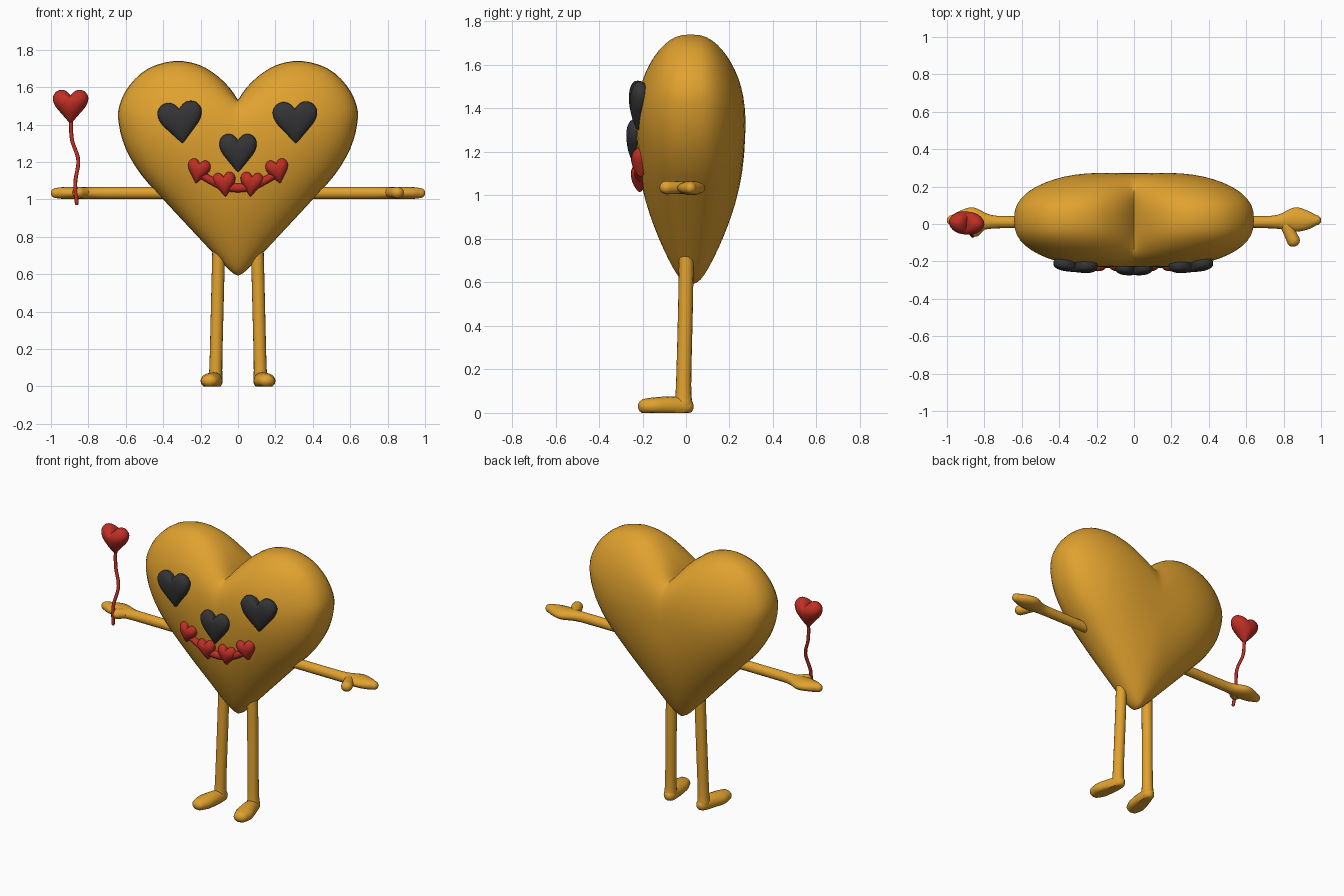
import bpy, bmesh, math
from mathutils import Vector, Matrix

cube = bpy.data.objects.get("Cube")
if cube:
    bpy.data.objects.remove(cube, do_unlink=True)


def material(name, rgb):
    m = bpy.data.materials.new(name)
    m.use_nodes = True
    m.diffuse_color = (*rgb, 1)
    m.node_tree.nodes["Principled BSDF"].inputs["Base Color"].default_value = (*rgb, 1)
    return m


GOLD = material("golden yellow", (0.75, 0.36, 0.028))
RED = material("red", (0.52, 0.028, 0.018))
DARK = material("charcoal", (0.035, 0.035, 0.038))


def smooth_path(points, steps):
    """Catmull-Rom interpolation of tuples of any length."""
    pts = [Vector(p) for p in points]
    pts = [pts[0]] + pts + [pts[-1]]
    out = []
    for a, b, c, d in zip(pts, pts[1:], pts[2:], pts[3:]):
        for k in range(steps):
            t = k / steps
            out.append(0.5 * (2 * b + (c - a) * t + (2 * a - 5 * b + 4 * c - d) * t ** 2
                              + (3 * b - a - 3 * c + d) * t ** 3))
    return out + [pts[-1]]


def finish(name, bm, mat):
    bmesh.ops.recalc_face_normals(bm, faces=bm.faces)
    mesh = bpy.data.meshes.new(name)
    bm.to_mesh(mesh)
    bm.free()
    mesh.materials.append(mat)
    mesh.shade_smooth()
    mesh.set_sharp_from_angle(angle=math.radians(50))
    obj = bpy.data.objects.new(name, mesh)
    bpy.context.collection.objects.link(obj)


def skin(bm, rings):
    """Join equal rings of vertices."""
    for a, b in zip(rings, rings[1:]):
        for i in range(len(a)):
            j = (i + 1) % len(a)
            bm.faces.new((a[i], a[j], b[j], b[i]))


# Half outline of the heart from cleft to tip, x and z
HALF = [(0, 1.53), (0.04, 1.59), (0.11, 1.66), (0.21, 1.72), (0.34, 1.74), (0.48, 1.70),
        (0.58, 1.61), (0.635, 1.50), (0.637, 1.40), (0.60, 1.27), (0.52, 1.135),
        (0.40, 1.0), (0.2, 0.785), (0.05, 0.625), (0.0, 0.592)]
half = [Vector((p.x / 1.28, (p.y - 1.165) / 1.15)) for p in smooth_path(HALF, 3)]
OUTLINE = half + [Vector((-p.x, p.y)) for p in reversed(half[1:-1])]
CORE = Vector((0, 0.115))

# Softened outline, so that the cleft fades towards the middle
SOFT = OUTLINE
for _ in range(40):
    SOFT = [(SOFT[i - 1] + 2 * p + SOFT[(i + 1) % len(SOFT)]) / 4 for i, p in enumerate(SOFT)]


def heart(name, mat, size, loc, yaw=0, tilt=0, power=2.6, rows=14):
    """Puffed heart, thinner towards the tip and fuller in the lobes."""
    w, d, h = size
    matrix = (Matrix.Translation(loc) @ Matrix.Rotation(yaw, 4, 'Z')
              @ Matrix.Rotation(tilt, 4, 'Y'))
    bm = bmesh.new()

    def vert(p, puff):
        u = p.y + 0.5
        thick = 0.55 + 1.5 * u - 1.2 * u * u
        thick *= 1 + 0.1 * u * (1 - math.exp(-(p.x / 0.2) ** 2))
        return bm.verts.new(matrix @ Vector((p.x * w, puff * thick * d / 2, p.y * h)))

    rings = []
    for r in range(1, rows):
        a = math.pi * (r / rows - 0.5)
        s = math.cos(a) ** (2 / power)
        puff = math.copysign(abs(math.sin(a)) ** (2 / power), a)
        rings.append([vert(CORE.lerp(q.lerp(p, s ** 4), s), puff)
                      for p, q in zip(OUTLINE, SOFT)])
    skin(bm, rings)
    for ring, puff in ((rings[0], -1), (rings[-1], 1)):
        pole = vert(CORE, puff)
        for i in range(len(ring)):
            bm.faces.new((ring[i], ring[(i + 1) % len(ring)], pole))
    finish(name, bm, mat)


def limb(name, sections, mat, steps=4, sides=16, floor=-1):
    """Rounded limb through sections of x, y, z, side radius, upper radius."""
    secs = smooth_path(sections, steps)
    axis = (Vector(secs[-1][:3]) - Vector(secs[0][:3])).normalized()
    up = Vector((0, 1, 0)) if abs(axis.z) > 0.8 else Vector((0, 0, 1))
    side = axis.cross(up).normalized()
    up = side.cross(axis)
    rows = [(Vector(s[:3]), s[3], s[4]) for s in secs]

    def cap(row, sign):
        c, a, b = row
        angles = [math.radians(x) for x in (25, 50, 70, 86)]
        return [(c + axis * sign * min(a, b) * math.sin(t), a * math.cos(t), b * math.cos(t))
                for t in angles]

    rows = cap(rows[0], -1)[::-1] + rows + cap(rows[-1], 1)
    bm = bmesh.new()
    rings = []
    for c, a, b in rows:
        ring = []
        for i in range(sides):
            t = math.tau * i / sides
            p = c + side * a * math.cos(t) + up * b * math.sin(t)
            p.z = max(p.z, floor)
            ring.append(bm.verts.new(p))
        rings.append(ring)
    skin(bm, rings)
    bm.faces.new(rings[0])
    bm.faces.new(rings[-1])
    finish(name, bm, mat)


# Heart body
heart("heart_body", GOLD, (1.28, 0.49, 1.15), (0, 0.022, 1.165), rows=28)

# Eyes and nose
for label, x, tilt in (("right_eye", -0.307, -0.1), ("left_eye", 0.306, -0.03)):
    heart(label, DARK, (0.238, 0.08, 0.222), (x, -0.217, 1.411), yaw=0.3 * x, tilt=tilt, power=3)
heart("nose", DARK, (0.2, 0.08, 0.205), (0, -0.233, 1.248), power=3)

# Mouth: four hearts on a cord
MOUTH = [(-0.212, -0.21, 1.15, 0.2), (-0.072, -0.212, 1.08, -0.1),
         (0.072, -0.212, 1.08, 0.1), (0.212, -0.21, 1.15, -0.2)]
for i, (x, y, z, tilt) in enumerate(MOUTH):
    heart("mouth_heart_%d" % (i + 1), RED, (0.122, 0.08, 0.13), (x, y, z), yaw=0.4 * x, tilt=tilt)
limb("mouth_cord", [(x, y, z - 0.01, 0.025, 0.025) for x, y, z, _ in MOUTH], RED, sides=10)

# Arms, hands, thumbs, legs and feet
for s, label, thumb in ((1, "left", -0.09), (-1, "right", -0.035)):
    limb(label + "_arm", [(s * 0.3, 0.01, 1.034, 0.032, 0.032), (s * 0.66, 0.01, 1.034, 0.032, 0.032),
                          (s * 0.77, 0.012, 1.034, 0.038, 0.032), (s * 0.86, 0.024, 1.034, 0.065, 0.033),
                          (s * 0.93, 0.021, 1.034, 0.05, 0.032), (s * 0.974, 0.02, 1.034, 0.027, 0.027)], GOLD)
    limb(label + "_thumb", [(s * 0.81, 0.0, 1.036, 0.03, 0.028),
                            (s * 0.853, thumb, 1.036, 0.035, 0.031)], GOLD)
    limb(label + "_leg", [(s * 0.102, 0.002, 0.78, 0.034, 0.034), (s * 0.109, -0.002, 0.5, 0.034, 0.034),
                          (s * 0.118, -0.011, 0.13, 0.034, 0.035),
                          (s * 0.12, -0.011, 0.04, 0.038, 0.042)], GOLD)
    limb(label + "_foot", [(s * 0.118, -0.002, 0.03, 0.037, 0.04), (s * 0.13, -0.07, 0.03, 0.048, 0.046),
                           (s * 0.145, -0.14, 0.03, 0.056, 0.042),
                           (s * 0.152, -0.185, 0.03, 0.046, 0.036)], GOLD, floor=0)

# Heart balloon and its wavy string
heart("balloon", RED, (0.19, 0.12, 0.18), (-0.895, 0.005, 1.496), yaw=-0.08, power=2.1)
limb("balloon_string", [(x, y, z, 0.0105, 0.0105) for x, y, z in
                        [(-0.893, 0.005, 1.43), (-0.888, 0.0, 1.32), (-0.854, -0.02, 1.21),
                         (-0.87, -0.05, 1.09), (-0.862, -0.064, 0.98)]], RED, steps=6, sides=8)
